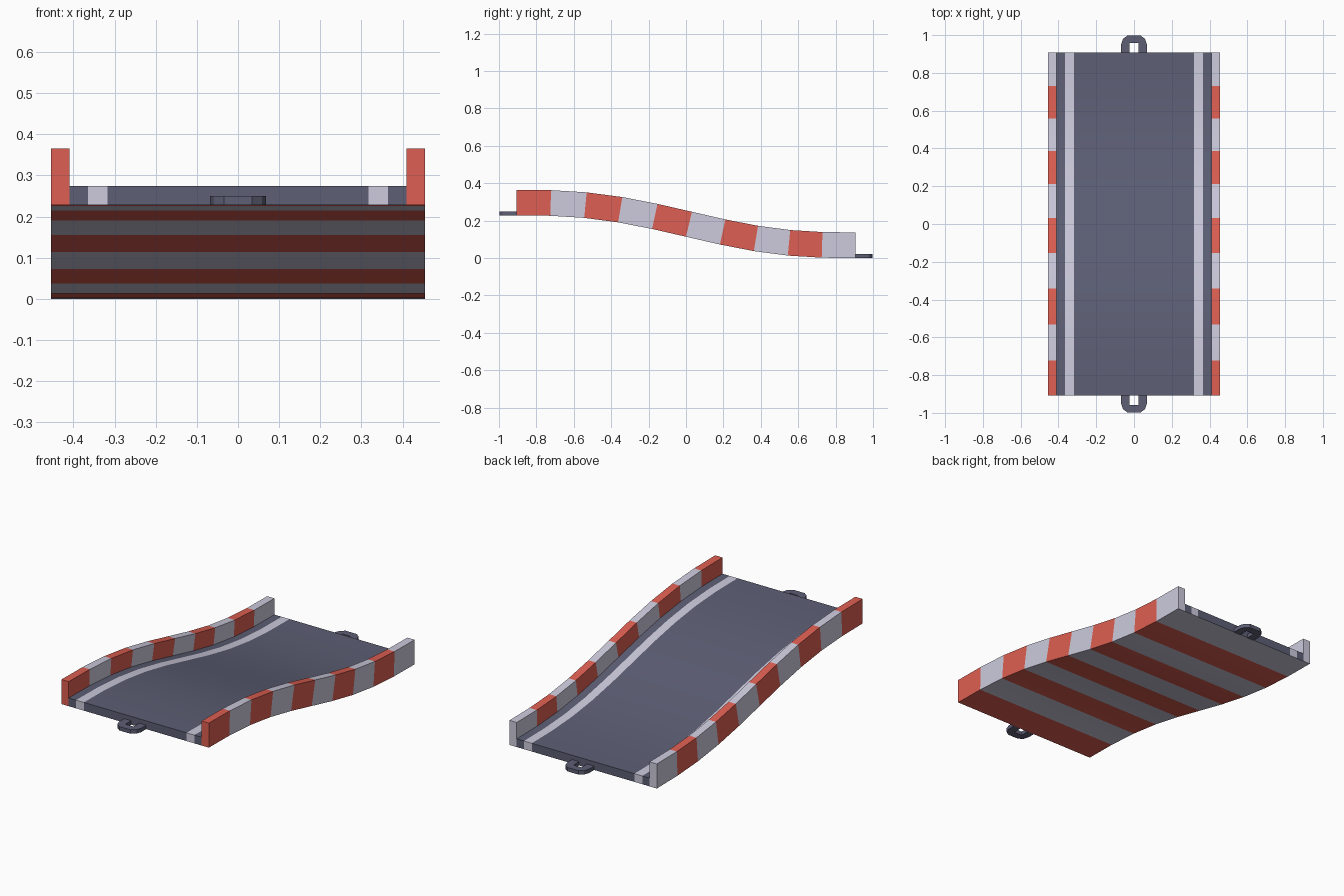
import bpy, bmesh, math

if "Cube" in bpy.data.objects:
    bpy.data.objects.remove(bpy.data.objects["Cube"])

# ---------- colours ----------
def material(name, rgb):
    lin = [((c / 255 + 0.055) / 1.055) ** 2.4 for c in rgb]
    m = bpy.data.materials.new(name)
    m.diffuse_color = (*lin, 1)
    m.use_nodes = True
    m.node_tree.nodes["Principled BSDF"].inputs["Base Color"].default_value = m.diffuse_color
    return m

DARK, LIGHT, RED = 0, 1, 2
MATS = [material("slate grey", (93, 95, 117)),
        material("pale lavender", (205, 203, 221)),
        material("warm red", (222, 95, 82))]

HALF, RISE, SEGS = 0.907, 0.228, 10      # half length, drop, number of stripes
OUTER, INNER = 0.455, 0.41               # wall faces in x
WALL_H, DECK_H = 0.137, 0.046

def sweep_point(x, h, i):
    """Point at height h above the S-curved underside, offset along its normal."""
    t = i / SEGS
    z = RISE * (1 - t ** 3 * (t * (6 * t - 15) + 10))
    s = -RISE * 30 * t * t * (1 - t) ** 2 / (2 * HALF)
    n = math.hypot(1, s)
    return (x, -HALF + 2 * HALF * t - s * h / n, z + h / n)

def stripe(i):
    return RED if i % 2 == 0 else LIGHT

def finish(name, bm):
    bmesh.ops.recalc_face_normals(bm, faces=bm.faces)
    me = bpy.data.meshes.new(name)
    bm.to_mesh(me)
    bm.free()
    ob = bpy.data.objects.new(name, me)
    bpy.context.collection.objects.link(ob)
    for m in MATS:
        me.materials.append(m)
    bpy.ops.object.select_all(action='DESELECT')
    ob.select_set(True)
    bpy.context.view_layer.objects.active = ob
    bpy.ops.object.shade_smooth_by_angle(angle=math.radians(30))
    return ob

def swept_slab(name, xs, height, top_mat, end_mat):
    """Sweep side-by-side columns along the slope; the underside is striped."""
    bm = bmesh.new()
    low = [[bm.verts.new(sweep_point(x, 0, i)) for x in xs] for i in range(SEGS + 1)]
    top = [[bm.verts.new(sweep_point(x, height, i)) for x in xs] for i in range(SEGS + 1)]

    def face(verts, mat):
        bm.faces.new(verts).material_index = mat

    for i in range(SEGS):
        for c in range(len(xs) - 1):
            face((low[i][c], low[i + 1][c], low[i + 1][c + 1], low[i][c + 1]), stripe(i))
            face((top[i][c], top[i][c + 1], top[i + 1][c + 1], top[i + 1][c]), top_mat(i, c))
        for c in (0, -1):
            face((low[i][c], top[i][c], top[i + 1][c], low[i + 1][c]), stripe(i))
    for i, seg in ((0, 0), (SEGS, SEGS - 1)):
        for c in range(len(xs) - 1):
            face((low[i][c], low[i][c + 1], top[i][c + 1], top[i][c]), end_mat(seg, c))
    return finish(name, bm)

# ---------- road deck with two lane lines ----------
lane = lambda i, c: LIGHT if c in (1, 3) else DARK
swept_slab("road_deck", [-INNER, -0.365, -0.317, 0.317, 0.365, INNER], DECK_H, lane, lane)

# ---------- striped side walls ----------
for name, xs in (("left_wall", [-OUTER, -INNER]), ("right_wall", [INNER, OUTER])):
    swept_slab(name, xs, WALL_H, lambda i, c: stripe(i), lambda i, c: stripe(i))

# ---------- connector loops at both ends ----------
half_out = [(0.068, 0.9), (0.068, 0.952), (0.058, 0.98), (0.034, 0.998)]
half_in = [(0.025, 0.9), (0.025, 0.935), (0.025, 0.957), (0.02, 0.957)]
mirrored = lambda pts: pts + [(-x, y) for x, y in reversed(pts)]

def connector(name, side, z0):
    bm = bmesh.new()
    rings = [[bm.verts.new((x, side * y, z)) for x, y in mirrored(p)]
             for z in (z0, z0 + 0.022) for p in (half_out, half_in)]
    out_lo, in_lo, out_hi, in_hi = rings
    for a, b in ((out_lo, in_lo), (in_lo, in_hi), (in_hi, out_hi), (out_hi, out_lo)):
        for k in range(len(a) - 1):
            bm.faces.new((a[k], a[k + 1], b[k + 1], b[k]))
    for k in (0, -1):
        bm.faces.new((out_lo[k], in_lo[k], in_hi[k], out_hi[k]))
    finish(name, bm)

connector("front_connector", -1, RISE)
connector("back_connector", 1, 0.0)
